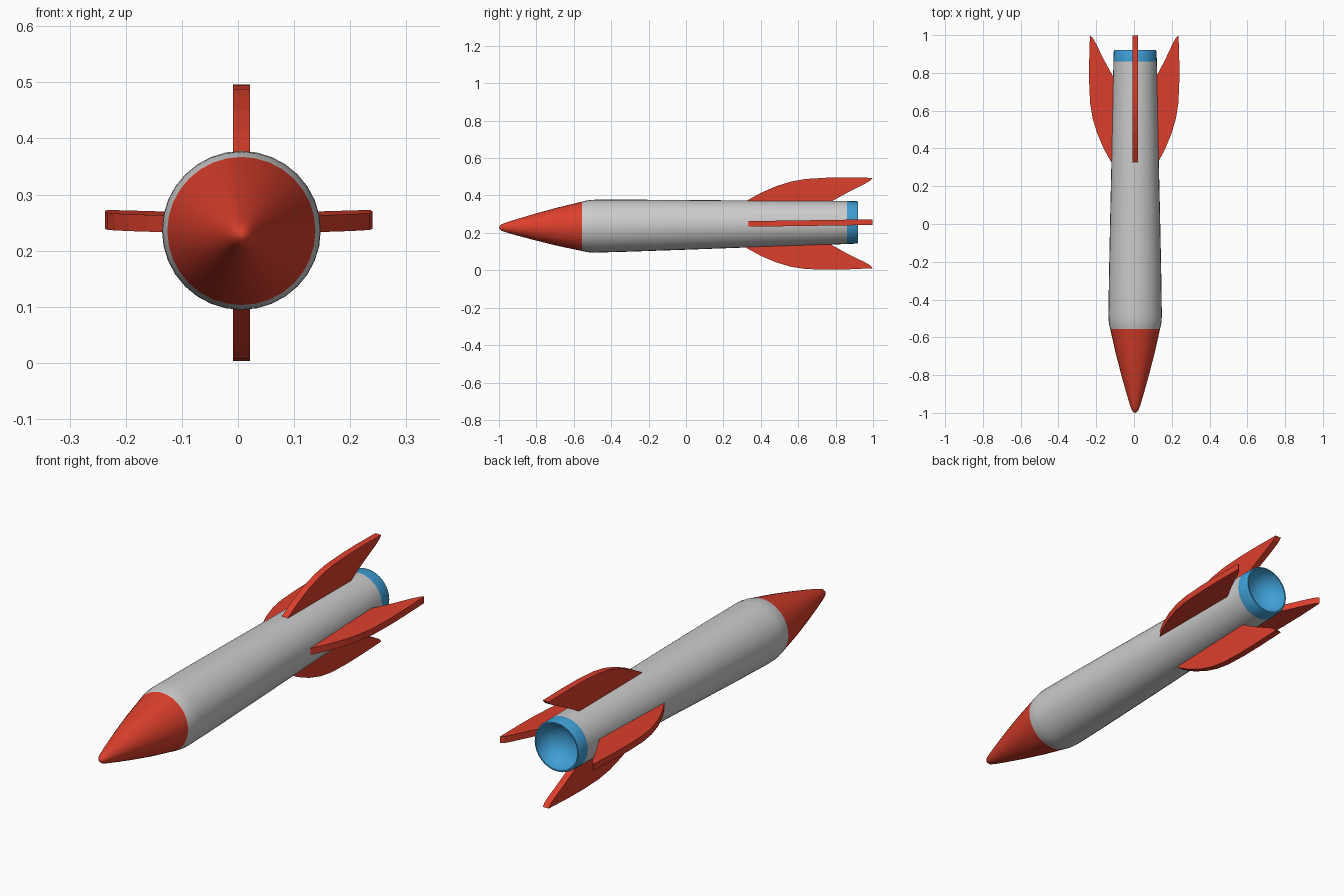
import bpy, bmesh, math
from mathutils import Matrix, Vector

if "Cube" in bpy.data.objects:
    bpy.data.objects.remove(bpy.data.objects["Cube"])

SIDES = 32


def axis(y):
    # the rocket's centre line rises very slightly toward the tail
    return Vector((0.006, y, 0.243 + 0.0144 * y))


def material(name, color):
    m = bpy.data.materials.new(name)
    m.diffuse_color = (*color, 1)
    m.use_nodes = True
    m.node_tree.nodes["Principled BSDF"].inputs["Base Color"].default_value = m.diffuse_color
    return m


red = material("red", (0.72, 0.05, 0.025))
blue = material("blue", (0.05, 0.35, 0.68))


def finish(bm, name, mat, smooth_angle=None):
    bmesh.ops.recalc_face_normals(bm, faces=bm.faces)
    mesh = bpy.data.meshes.new(name)
    bm.to_mesh(mesh)
    bm.free()
    ob = bpy.data.objects.new(name, mesh)
    bpy.context.collection.objects.link(ob)
    if mat:
        mesh.materials.append(mat)
    if smooth_angle:
        bpy.ops.object.select_all(action='DESELECT')
        ob.select_set(True)
        bpy.context.view_layer.objects.active = ob
        bpy.ops.object.shade_smooth_by_angle(angle=math.radians(smooth_angle))
    return ob


def lathe(name, profile, mat=None):
    # revolve (y, radius) pairs about the centre line
    bm = bmesh.new()
    rings = []
    for y, r in profile:
        if r == 0:
            rings.append([bm.verts.new(axis(y))] * SIDES)
            continue
        rings.append([bm.verts.new(axis(y) + Vector((
            r * math.cos(2 * math.pi * i / SIDES), 0,
            r * math.sin(2 * math.pi * i / SIDES)))) for i in range(SIDES)])
    for a, b in zip(rings, rings[1:]):
        for i in range(SIDES):
            j = (i + 1) % SIDES
            loop = list(dict.fromkeys((a[i], a[j], b[j], b[i])))
            bm.faces.new(loop)
    return finish(bm, name, mat, 40)


# nose cone with a small rounded tip
lathe("nose_cone", [(-1.0, 0), (-0.996, 0.009), (-0.985, 0.018), (-0.96, 0.027),
                    (-0.90, 0.045), (-0.80, 0.073), (-0.68, 0.104),
                    (-0.555, 0.132)], red)

# tapering body with a rounded shoulder
lathe("body", [(-0.555, 0.132), (-0.535, 0.137), (-0.51, 0.1405), (-0.48, 0.1415),
               (-0.30, 0.139), (0.0, 0.133), (0.4, 0.124), (0.86, 0.115)])

# tail ring and concave nozzle bowl
bowl = [(0.92 - 0.09 * math.sin(t), 0.104 * math.cos(t))
        for t in [math.pi / 2 * k / 7 for k in range(7)]]
lathe("nozzle", [(0.86, 0.115), (0.912, 0.1135), (0.92, 0.110)] + bowl + [(0.83, 0)], blue)

# four swept fins: (y, distance from centre line)
FIN = [(0.28, 0.085), (0.33, 0.127), (0.40, 0.165), (0.48, 0.199), (0.56, 0.223),
       (0.64, 0.236), (0.75, 0.241), (0.86, 0.241), (0.998, 0.237), (0.985, 0.222),
       (0.955, 0.205), (0.87, 0.164), (0.78, 0.115), (0.78, 0.085)]


def fin(name, angle, scale):
    bm = bmesh.new()
    turn = Matrix.Rotation(angle, 3, 'Y')
    sides = []
    for t in (-0.015, 0.015):
        sides.append([bm.verts.new(axis(y) + turn @ Vector((t, 0, r * scale)))
                      for y, r in FIN])
    bm.faces.new(sides[0])
    bm.faces.new(sides[1][::-1])
    n = len(FIN)
    for i in range(n):
        j = (i + 1) % n
        bm.faces.new((sides[0][i], sides[0][j], sides[1][j], sides[1][i]))
    return finish(bm, name, red)


for label, angle, scale in (("top", 0, 1.0), ("right", math.pi / 2, 0.97),
                            ("bottom", math.pi, 1.04), ("left", -math.pi / 2, 1.01)):
    fin(label + "_fin", angle, scale)
